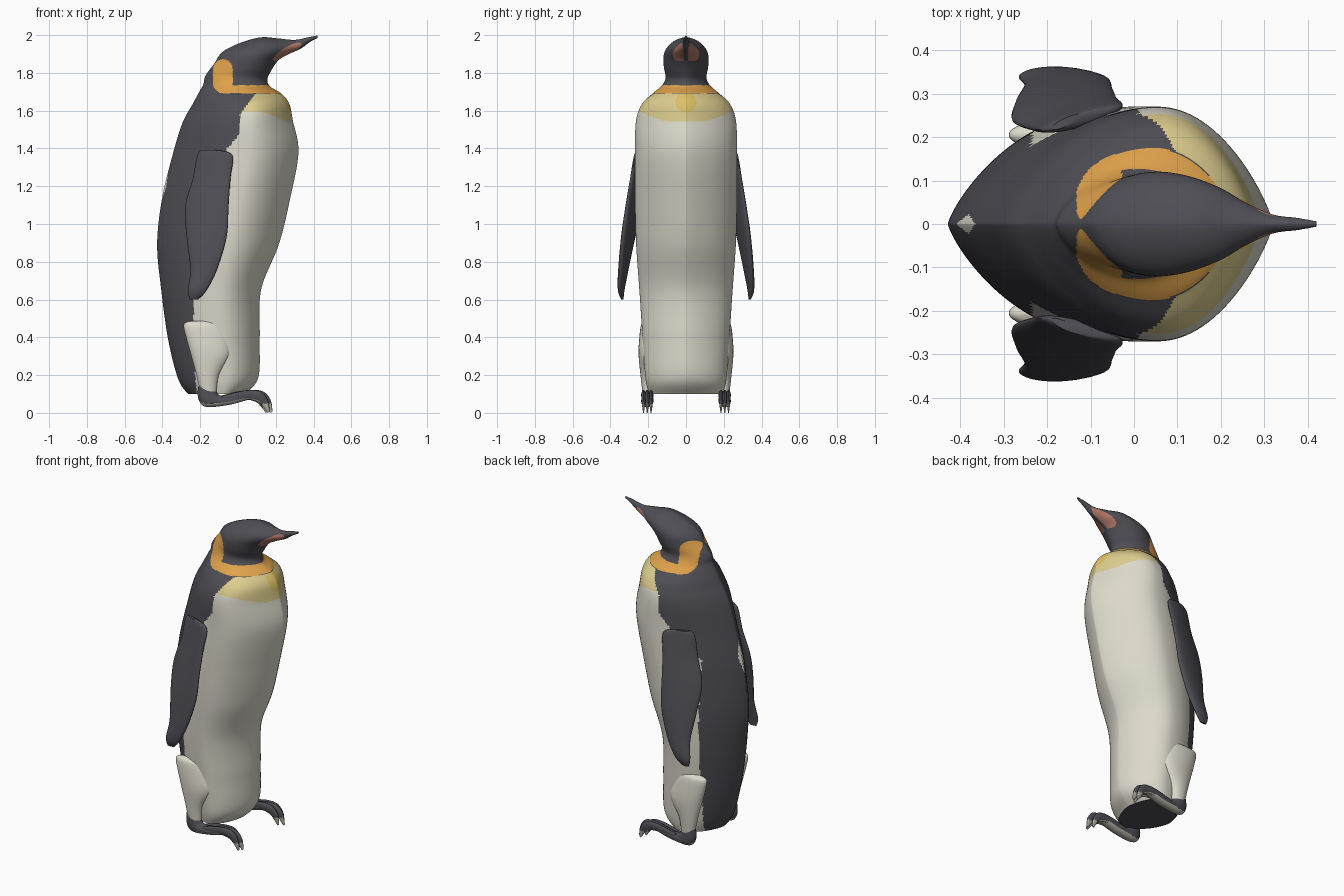
import bpy, bmesh, math
from mathutils import Vector

if "Cube" in bpy.data.objects:
    bpy.data.objects.remove(bpy.data.objects["Cube"])


def material(name, rgb):
    m = bpy.data.materials.new(name)
    m.diffuse_color = (*rgb, 1)
    m.use_nodes = True
    m.node_tree.nodes["Principled BSDF"].inputs["Base Color"].default_value = m.diffuse_color
    return m


DARK = material("charcoal", (0.075, 0.075, 0.088))
CREAM = material("cream", (0.72, 0.70, 0.60))
ORANGE = material("orange", (0.74, 0.36, 0.07))
PALE = material("pale_yellow", (0.72, 0.61, 0.27))
YELLOW = material("yellow", (0.72, 0.54, 0.13))
PINK = material("dull_pink", (0.45, 0.19, 0.14))
SOLE = material("sole_grey", (0.42, 0.41, 0.35))


def smooth_rows(rows, steps):
    """Catmull-Rom interpolation between the section rows."""
    out = []
    for i in range(len(rows) - 1):
        p0, p1 = rows[max(i - 1, 0)], rows[i]
        p2, p3 = rows[i + 1], rows[min(i + 2, len(rows) - 1)]
        for s in range(steps):
            t = s / steps
            out.append([0.5 * (2 * b + (c - a) * t + (2 * a - 5 * b + 4 * c - d) * t * t
                               + (3 * b - a - 3 * c + d) * t ** 3)
                        for a, b, c, d in zip(p0, p1, p2, p3)])
    out.append(list(rows[-1]))
    return out


def interp(table, v):
    for (z0, a), (z1, b) in zip(table, table[1:]):
        if v <= z1:
            return a + (b - a) * max(0, (v - z0) / (z1 - z0))
    return table[-1][1]


def loft(name, rows, mats, rule=None, steps=6, sides=32, shape=None, mirror=False):
    """Skin over sections; a row is (ax, ay, az, bx, by, bz, half width in y).
    shape gives the widest point and the pointedness (1 = ellipse, 2 = lens)."""
    bm = bmesh.new()
    rings = []
    for r in smooth_rows(rows, steps):
        a, b, hw = Vector(r[0:3]), Vector(r[3:6]), max(r[6], 0.002)
        f, q = shape(r) if shape else (0.5, 1.0)
        ring = []
        for k in range(sides):
            ang = 2 * math.pi * k / sides
            u, s = math.cos(ang), math.sin(ang)
            v = math.copysign(abs(s) ** q, s) if abs(s) > 1e-6 else 0
            t = f + u * ((1 - f) if u > 0 else f)
            ring.append(bm.verts.new(a.lerp(b, t) + Vector((0, v * hw, 0))))
        rings.append(ring)
    for r0, r1 in zip(rings, rings[1:]):
        for k in range(sides):
            j = (k + 1) % sides
            bm.faces.new((r0[k], r0[j], r1[j], r1[k]))
    bm.faces.new(rings[0])
    bm.faces.new(rings[-1])
    bmesh.ops.recalc_face_normals(bm, faces=bm.faces)
    if rule:
        for face in bm.faces:
            face.material_index = mats.index(rule(face.calc_center_median(), face.normal))
    me = bpy.data.meshes.new(name)
    bm.to_mesh(me)
    bm.free()
    for m in mats:
        me.materials.append(m)
    ob = bpy.data.objects.new(name, me)
    bpy.context.collection.objects.link(ob)
    bpy.ops.object.select_all(action='DESELECT')
    ob.select_set(True)
    bpy.context.view_layer.objects.active = ob
    bpy.ops.object.shade_smooth_by_angle(angle=math.radians(45))
    if mirror:
        mod = ob.modifiers.new("mirror", 'MIRROR')
        mod.use_axis = (False, True, False)
    return ob


# Body, head and bill: back/top point, front/bottom point, half width
body = [
    (-.265, .10, .04, .10, .195), (-.317, .18, .108, .19, .215),
    (-.37, .39, .115, .40, .23), (-.407, .656, .122, .65, .247),
    (-.428, .894, .217, .894, .264), (-.403, 1.13, .275, 1.13, .27),
    (-.352, 1.344, .32, 1.38, .27), (-.296, 1.53, .29, 1.55, .265),
    (-.24, 1.635, .272, 1.635, .233), (-.205, 1.70, .23, 1.69, .172),
    (-.183, 1.74, .17, 1.728, .128), (-.172, 1.785, .155, 1.765, .108),
    (-.125, 1.85, .175, 1.81, .117), (-.083, 1.91, .20, 1.85, .12),
    (.01, 1.958, .22, 1.872, .11), (.12, 1.988, .25, 1.89, .085),
    (.215, 1.982, .285, 1.907, .05), (.30, 1.975, .335, 1.93, .022),
    (.37, 1.988, .38, 1.963, .014), (.42, 1.998, .42, 1.985, .006),
]
body_rows = [(xa, 0, za, xb, 0, zb, hw) for xa, za, xb, zb, hw in body]


def body_shape(r):
    z = 0.5 * (r[2] + r[5])
    return (interp([(.1, .6), (1.6, .6), (1.8, .55), (1.9, .5)], z),
            interp([(.1, 1.3), (.6, 1.4), (1.0, 1.65), (1.6, 1.65), (1.75, 1.3), (1.9, 1.3)], z))


# Edge between dark back and pale belly, as x over height
EDGE = [(0, -.21), (.3, -.235), (1.2, -.235), (1.38, -.07), (1.465, 0),
        (1.58, .01), (1.66, .07), (1.69, .095)]


def body_colour(c, n):
    x, y, z = c.x, abs(c.y), c.z
    if z < .101:
        return DARK
    # pale fleck on the back ridge
    if x < -.3 and abs(z - 1.2) < .1 and y < .022 * (1 - abs(z - 1.2) / .1):
        return CREAM
    # bill patch along the lower edge of the bill
    dx, dz = x - .26, z - 1.912
    along, across = .855 * dx + .52 * dz, -.52 * dx + .855 * dz
    if (along / .085) ** 2 + (across / .024) ** 2 < 1 and y > .01:
        return PINK
    # ear patch with rounded ends, joined to the collar
    if math.hypot(x + .08, z - min(max(z, 1.745), 1.82)) < .052:
        return ORANGE
    if 1.692 < z < 1.735 and x > -.08:
        return ORANGE
    if z >= 1.69 or x < interp(EDGE, z):
        return DARK
    if z > 1.545 + .4 * max(0, y - .12):
        return YELLOW if (y / .055) ** 2 + ((z - 1.645) / .055) ** 2 < 1 else PALE
    return CREAM


loft("body", body_rows, [DARK, CREAM, ORANGE, PALE, YELLOW, PINK], body_colour,
     steps=18, sides=192, shape=body_shape)

# Flippers: height, rear edge x y, front edge x y, half thickness
flipper = [
    (1.392, -.19, .22, -.12, .25, .01), (1.365, -.215, .217, -.03, .268, .02),
    (1.24, -.24, .222, -.04, .288, .025), (1.09, -.28, .24, -.05, .312, .028),
    (.93, -.272, .28, -.06, .332, .028), (.76, -.252, .318, -.11, .345, .024),
    (.65, -.265, .338, -.165, .348, .017), (.60, -.255, .337, -.21, .337, .006),
]
loft("flippers", [(xa, ya, z, xb, yb, z, t) for z, xa, ya, xb, yb, t in flipper],
     [DARK], mirror=True)

# Feathered legs: height, rear x, front x, half width
leg = [(.487, -.25, -.10, .012), (.468, -.287, -.083, .032), (.40, -.275, -.055, .042),
       (.31, -.25, -.042, .046), (.20, -.22, -.10, .036), (.11, -.20, -.115, .026)]
loft("legs", [(xa, .205, z, xb, .205, z, hw) for z, xa, xb, hw in leg],
     [CREAM], mirror=True)


def foot_colour(c, n):
    claw = c.x > .13 and c.z < .05
    return SOLE if claw or n.z < -.4 else DARK


# Feet: rear/bottom point, front/top point, half width
foot = [(-.212, .14, -.12, .14, .024), (-.21, .075, -.11, .105, .03),
        (-.17, .032, -.085, .09, .032), (-.05, .042, -.03, .092, .032),
        (.05, .068, .05, .108, .03), (.085, .075, .09, .10, .02)]
loft("feet", [(xa, .205, za, xb, .205, zb, hw) for xa, za, xb, zb, hw in foot],
     [DARK, SOLE], foot_colour, sides=24, mirror=True)

# Toes with hooked claws
toe = [(-.08, .045, -.07, .09, .008), (.05, .07, .05, .118, .012),
       (.115, .06, .13, .115, .012), (.145, .035, .172, .07, .009),
       (.172, 0, .183, .008, .003)]
for label, dy, dx in (("inner", -.02, -.025), ("middle", 0, 0), ("outer", .02, -.015)):
    loft(label + "_toes",
         [(xa + dx, .205 + dy, za, xb + dx, .205 + dy, zb, hw) for xa, za, xb, zb, hw in toe],
         [DARK, SOLE], foot_colour, sides=16, mirror=True)
